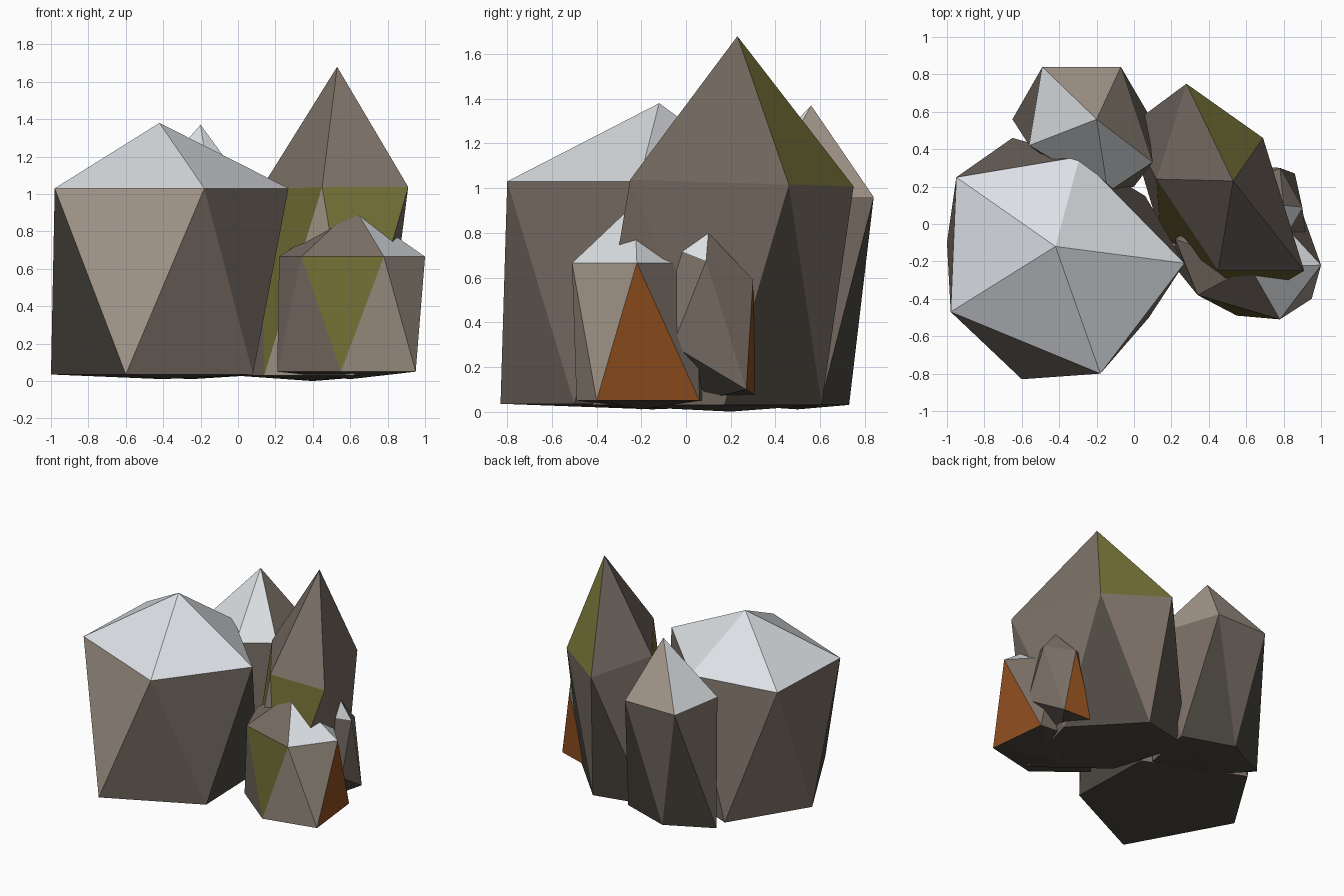
import bpy, bmesh

if "Cube" in bpy.data.objects:
    bpy.data.objects.remove(bpy.data.objects["Cube"])

def material(name, rgb):
    m = bpy.data.materials.new(name)
    m.diffuse_color = (*rgb, 1)
    m.use_nodes = True
    m.node_tree.nodes["Principled BSDF"].inputs["Base Color"].default_value = m.diffuse_color
    return m

MATS = [material("brown_stone", (.19, .155, .128)),
        material("pale_grey", (.72, .75, .78)),
        material("olive_moss", (.165, .155, .036)),
        material("rust_orange", (.28, .08, .014)),
        material("tan_stone", (.36, .305, .25)),
        material("dark_stone", (.075, .066, .053))]
BROWN, GREY, OLIVE, RUST, TAN, DARK = range(6)

def rock(name, apex, upper, zu, lower, zl, foot, colours, tu=0, tl=0):
    """Stretched 20-sided stone: apex, two staggered rings of five, foot.
    Faces: 0-4 cap, 5-9 sides pointing down, 10-14 sides pointing up, 15-19 base.
    tu / tl tilt the rings along y. The base is always dark."""
    bm = bmesh.new()
    a, f = bm.verts.new(apex), bm.verts.new(foot)
    t = [bm.verts.new((x, y, zu + tu * y)) for x, y in upper]
    b = [bm.verts.new((x, y, zl + tl * y)) for x, y in lower]
    n = len(t)
    nx = lambda i: (i + 1) % n
    tris = [(a, t[i], t[nx(i)]) for i in range(n)]
    tris += [(t[i], b[i], t[nx(i)]) for i in range(n)]
    tris += [(b[i], b[nx(i)], t[nx(i)]) for i in range(n)]
    tris += [(f, b[nx(i)], b[i]) for i in range(n)]
    for i, tri in enumerate(tris):
        bm.faces.new(tri).material_index = colours.get(i, DARK if i >= 15 else BROWN)
    bmesh.ops.recalc_face_normals(bm, faces=bm.faces[:])
    me = bpy.data.meshes.new(name)
    bm.to_mesh(me)
    bm.free()
    for m in MATS:
        me.materials.append(m)
    bpy.context.collection.objects.link(bpy.data.objects.new(name, me))

# broad stone with a pale cap, front left
rock("broad_stone", (-.42, -.12, 1.38),
     [(-.95, .25), (-.98, -.47), (-.18, -.80), (.27, -.21), (-.29, .36)], 1.03,
     [(-1, -.1), (-.6, -.83), (.08, -.5), (.06, .15), (-.65, .46)], .035,
     (-.4, -.15, .01),
     {0: GREY, 1: GREY, 2: GREY, 3: GREY, 4: GREY, 6: TAN, 10: DARK, 12: DARK})

# slim stone at the back
rock("back_stone", (-.2, .56, 1.37),
     [(-.07, .84), (-.49, .84), (-.56, .42), (-.14, .17), (.1, .33)], .96,
     [(-.31, .73), (-.65, .56), (-.4, .3), (0, .2), (.07, .6)], .03,
     (-.25, .5, .01),
     {0: TAN, 1: GREY, 2: GREY, 3: GREY, 4: TAN, 10: DARK, 14: DARK})

# tall pointed stone, right
rock("tall_stone", (.53, .23, 1.68),
     [(.28, .75), (.12, .24), (.45, -.25), (.91, -.25), (.69, .46)], 1.03,
     [(-.03, .52), (.14, -.05), (.62, -.42), (.78, .17), (.365, .607)], .03,
     (.4, .2, 0),
     {4: OLIVE, 6: OLIVE, 7: OLIVE, 11: TAN, 13: DARK, 14: DARK}, tu=-.03)

# low stone, front right
rock("low_stone", (.62, -.23, .93),
     [(.34, -.38), (.78, -.51), (1, -.22), (.75, .05), (.22, -.08)], .665,
     [(.55, -.49), (.95, -.4), (.9, .06), (.45, .1), (.21, -.22)], .05,
     (.6, -.2, .01),
     {1: GREY, 2: GREY, 5: OLIVE, 6: TAN, 10: TAN, 11: RUST})

# small stone wedged against the right side
rock("small_stone", (.8, .1, .8),
     [(.8, -.08), (.9, .09), (.78, .3), (.62, .22), (.66, 0)], .71,
     [(.92, -.06), (.86, .27), (.64, .31), (.6, .1), (.7, -.1)], .26,
     (.75, .1, .06), {0: GREY, 11: RUST}, tu=-.4, tl=-.6)
